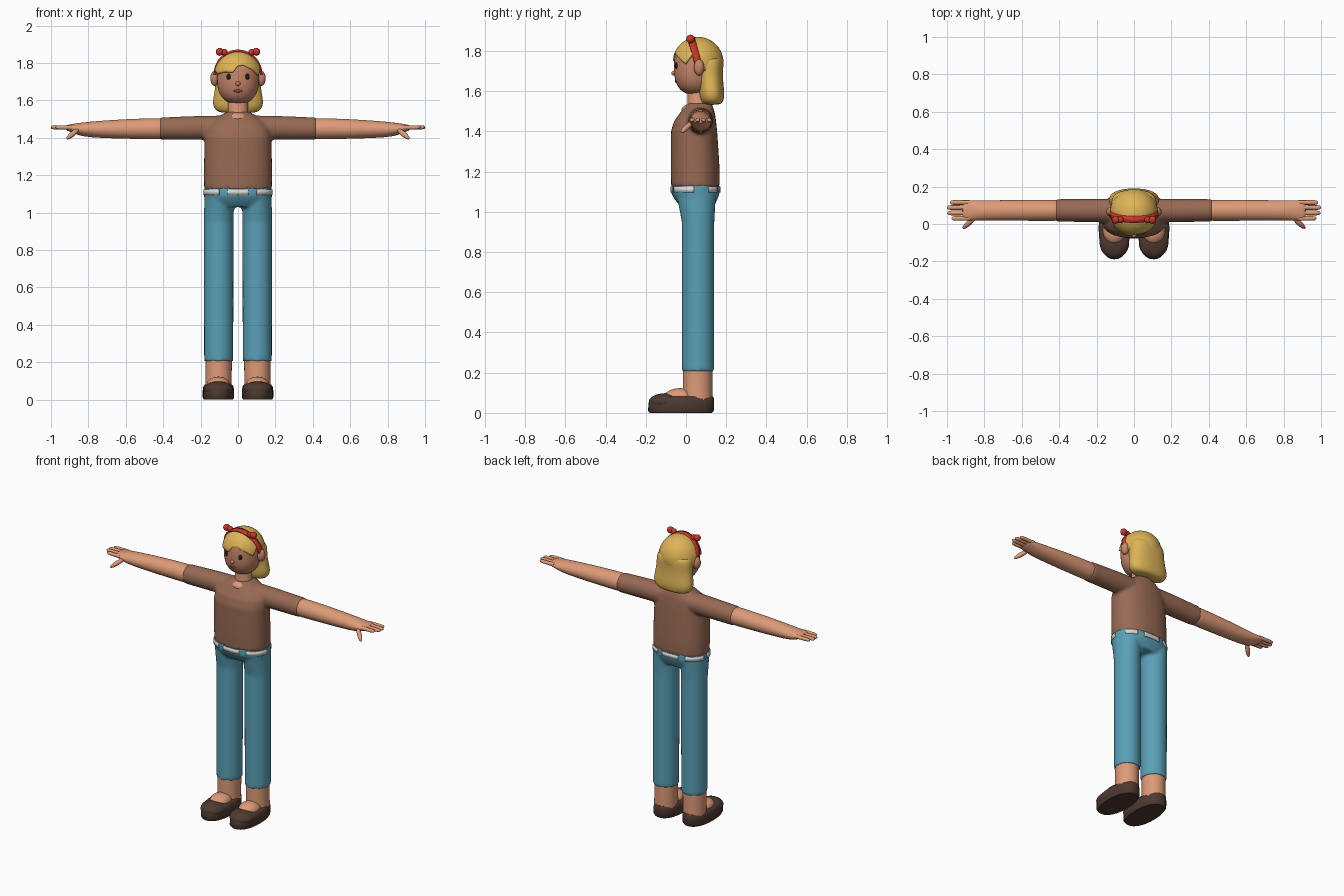
import bpy, bmesh, math
from mathutils import Matrix, Euler

cube = bpy.data.objects.get("Cube")
if cube:
    bpy.data.objects.remove(cube, do_unlink=True)


def material(name, r, g, b):
    """Flat material from 0-255 display values, stored as linear."""
    lin = [((c / 255 + 0.055) / 1.055) ** 2.4 for c in (r, g, b)] + [1]
    m = bpy.data.materials.new(name)
    m.use_nodes = True
    m.diffuse_color = lin
    m.node_tree.nodes["Principled BSDF"].inputs["Base Color"].default_value = lin
    return m


SKIN = material("skin", 222, 155, 120)
FACE = material("face skin", 198, 134, 105)
SHIRT = material("brown shirt", 152, 106, 84)
DENIM = material("blue denim", 90, 160, 183)
BELT = material("pale belt", 218, 216, 214)
HAIR = material("blond hair", 222, 180, 88)
SHOE = material("dark shoe", 78, 57, 48)
RED = material("red band", 200, 55, 42)
DARK = material("dark eye", 38, 28, 27)
LIP = material("lip", 150, 62, 52)


def finish(name, bm, mat, mirror=False, subsurf=0, solid=0):
    bmesh.ops.recalc_face_normals(bm, faces=bm.faces)
    mesh = bpy.data.meshes.new(name)
    bm.to_mesh(mesh)
    bm.free()
    mesh.materials.append(mat)
    ob = bpy.data.objects.new(name, mesh)
    bpy.context.collection.objects.link(ob)
    bpy.ops.object.select_all(action="DESELECT")
    ob.select_set(True)
    bpy.context.view_layer.objects.active = ob
    bpy.ops.object.shade_smooth_by_angle(angle=math.radians(50))
    if solid:
        ob.modifiers.new("thickness", "SOLIDIFY").thickness = solid
    if subsurf:
        ob.modifiers.new("rounding", "SUBSURF").levels = subsurf
        ob.modifiers["rounding"].render_levels = subsurf
    if mirror:
        ob.modifiers.new("mirror", "MIRROR")
    return ob


def oval(t, ru, rv, power):
    """Point on a superellipse."""
    c, s = math.cos(t), math.sin(t)
    return (math.copysign(ru * abs(c) ** (2 / power), c),
            math.copysign(rv * abs(s) ** (2 / power), s))


def add_loft(bm, sections, axis="z", power=2, n=32):
    """Capped skin over ovals: (position, centre u, centre v, radius u, radius v)."""
    rings = []
    for w, cu, cv, ru, rv in sections:
        ring = []
        for i in range(n):
            u, v = oval(math.tau * i / n, ru, rv, power)
            p = (cu + u, cv + v, w) if axis == "z" else (w, cu + u, cv + v)
            ring.append(bm.verts.new(p))
        rings.append(ring)
    for a, b in zip(rings, rings[1:]):
        for i in range(n):
            j = (i + 1) % n
            bm.faces.new((a[i], a[j], b[j], b[i]))
    bm.faces.new(rings[0])
    bm.faces.new(rings[-1])


def loft(name, sections, mat, axis="z", power=2, n=32, **kw):
    bm = bmesh.new()
    add_loft(bm, sections, axis, power, n)
    return finish(name, bm, mat, **kw)


def blob(name, centre, radii, mat, rot=(0, 0, 0), **kw):
    bm = bmesh.new()
    m = Matrix.LocRotScale(centre, Euler([math.radians(a) for a in rot]), radii)
    bmesh.ops.create_uvsphere(bm, u_segments=28, v_segments=16, radius=1, matrix=m)
    return finish(name, bm, mat, **kw)


def fuse(ob):
    """Blend overlapping volumes into one soft garment."""
    r = ob.modifiers.new("fuse", "REMESH")
    r.mode = "VOXEL"
    r.voxel_size = 0.009
    r.use_smooth_shade = True
    s = ob.modifiers.new("soften", "SMOOTH")
    s.iterations = 5


def sheet(name, rows, mat, closed=False, **kw):
    """Surface through equal rows of points."""
    bm = bmesh.new()
    grid = [[bm.verts.new(p) for p in row] for row in rows]
    pairs = list(zip(grid, grid[1:])) + ([(grid[-1], grid[0])] if closed else [])
    for a, b in pairs:
        for i in range(len(a) - 1):
            bm.faces.new((a[i], a[i + 1], b[i + 1], b[i]))
    bmesh.ops.remove_doubles(bm, verts=bm.verts, dist=0.0001)
    return finish(name, bm, mat, **kw)


# Shirt: torso and both sleeves fused
bm = bmesh.new()
add_loft(bm, [(1.125, 0, .047, .181, .121), (1.2, 0, .046, .182, .122), (1.3, 0, .043, .181, .119),
              (1.4, 0, .04, .18, .115), (1.45, 0, .045, .172, .105), (1.485, 0, .055, .145, .09),
              (1.515, 0, .062, .1, .075), (1.54, 0, .068, .062, .058)], power=2.3)
for s in (1, -1):
    add_loft(bm, [(s * .05, .07, 1.455, .065, .065), (s * .2, .072, 1.454, .063, .064),
                  (s * .418, .073, 1.449, .06, .06)], axis="x")
fuse(finish("shirt", bm, SHIRT))

# Jeans: hips and both legs fused
bm = bmesh.new()
add_loft(bm, [(1.03, 0, .055, .155, .085), (1.06, 0, .05, .178, .105), (1.09, 0, .047, .182, .12),
              (1.13, 0, .047, .181, .12), (1.148, 0, .047, .17, .11)], power=2.3)
for s in (1, -1):
    add_loft(bm, [(.207, s * .103, .06, .078, .08), (.95, s * .103, .06, .079, .081),
                  (1.1, s * .1, .05, .08, .1)])
fuse(finish("jeans", bm, DENIM))

# Belt patches around the waist
for k, (a, b) in enumerate([(255, 285), (300, 358), (182, 240), (75, 105), (30, 60), (120, 170)]):
    rows = []
    for i in range(13):
        x, y = oval(math.radians(a + (b - a) * i / 12), .185, .124, 2.3)
        rows.append([(x, .047 + y, 1.095), (x, .047 + y, 1.125)])
    sheet(f"belt_patch_{k + 1}", rows, BELT, solid=.006)

# Arms and hands
loft("arm", [(.36, .073, 1.449, .056, .056), (.42, .073, 1.449, .057, .057), (.6, .073, 1.448, .056, .053),
             (.8, .073, 1.444, .053, .043), (.86, .072, 1.447, .055, .031), (.9, .072, 1.453, .053, .019),
             (.92, .072, 1.454, .046, .014)], SKIN, axis="x", subsurf=1, mirror=True)
for k, (y, tip) in enumerate([(.03, .975), (.059, .998), (.088, 1), (.115, .985)]):
    loft(f"finger_{k + 1}", [(.88, y, 1.455, .012, .012), (tip - .02, y, 1.456, .0125, .011),
                             (tip - .006, y, 1.456, .01, .009), (tip, y, 1.456, .004, .004)],
         SKIN, axis="x", n=16, mirror=True)
blob("thumb", (.883, .005, 1.422), (.052, .014, .014), SKIN, rot=(0, 32, -42), mirror=True)

# Ankles, feet and shoes
loft("ankle", [(.05, .105, .058, .071, .074), (.12, .104, .058, .07, .073), (.24, .103, .058, .071, .073)],
     SKIN, mirror=True)
blob("instep", (.105, -.03, .08), (.062, .078, .043), SKIN, mirror=True)
loft("shoe", [(0, .105, -.025, .077, .155), (.012, .105, -.025, .084, .164), (.05, .105, -.023, .084, .163),
              (.072, .105, -.018, .08, .158), (.081, .105, -.012, .072, .146)],
     SHOE, power=2.3, mirror=True)
blob("shoe_toe", (.105, -.1, .055), (.079, .085, .043), SHOE, mirror=True)

# Neck and head
loft("neck", [(1.48, 0, .06, .065, .055), (1.54, 0, .058, .054, .05), (1.64, 0, .055, .05, .048)], SKIN)
blob("neckline", (0, .03, 1.505), (.056, .053, .032), SKIN)
head = []
for i in range(25):
    t = -math.cos(math.pi * (i + .3) / 24.6)
    f = (1 - abs(t) ** 2.5) ** .4
    head.append((1.72 + .137 * t, 0, .045, .112 * f, .105 * f))
loft("head", head, FACE)
blob("ear", (.125, .065, 1.718), (.023, .026, .04), FACE, mirror=True)
blob("nose", (0, -.06, 1.69), (.013, .013, .012), FACE)
blob("eye", (.05, -.048, 1.727), (.012, .007, .016), DARK, rot=(0, 0, 25), mirror=True)
blob("mouth", (0, -.05, 1.651), (.025, .006, .008), LIP)

# Hair cap with a side-swept fringe; hairline height by angle from the front
LINE = [(-180, 1.7), (-100, 1.7), (-78, 1.76), (-60, 1.742), (-35, 1.752), (-12, 1.75), (-2, 1.785),
        (15, 1.79), (40, 1.765), (60, 1.735), (76, 1.785), (98, 1.7), (180, 1.7)]


def hairline(a):
    for (a0, z0), (a1, z1) in zip(LINE, LINE[1:]):
        if a <= a1:
            return z0 + (z1 - z0) * (a - a0) / (a1 - a0)


rows = []
for i in range(96):
    a = -180 + 360 * i / 96
    low = math.acos((hairline(a) - 1.74) / .13)
    row = []
    for k in range(17):
        t = low * k / 16
        r = math.sin(t)
        row.append((.128 * r * math.sin(math.radians(a)),
                    .06 - .127 * r * math.cos(math.radians(a)), 1.74 + .13 * math.cos(t)))
    rows.append(row)
sheet("hair_cap", rows, HAIR, closed=True, solid=.014)

# Long hair behind the neck
loft("back_hair", [(1.532, 0, .13, .085, .035), (1.545, 0, .13, .12, .055), (1.58, 0, .128, .137, .064),
                   (1.62, 0, .125, .131, .063), (1.68, 0, .118, .12, .064), (1.74, 0, .112, .122, .075),
                   (1.78, 0, .105, .105, .07)], HAIR, power=2.3, subsurf=2)

# Hair band with bobbles
rows = []
for i in range(41):
    t = math.radians(-100 + 5 * i)
    y = .024 + .036 * (1 - math.cos(t))
    x, z = .13 * math.sin(t), 1.74 + .132 * math.cos(t)
    rows.append([(x, y - .018, z), (x, y + .018, z)])
sheet("hair_band", rows, RED, solid=.012)
blob("outer_bobble", (.098, .022, 1.86), (.021, .021, .021), RED, mirror=True)
blob("inner_bobble", (.073, .022, 1.857), (.018, .018, .018), RED, mirror=True)
